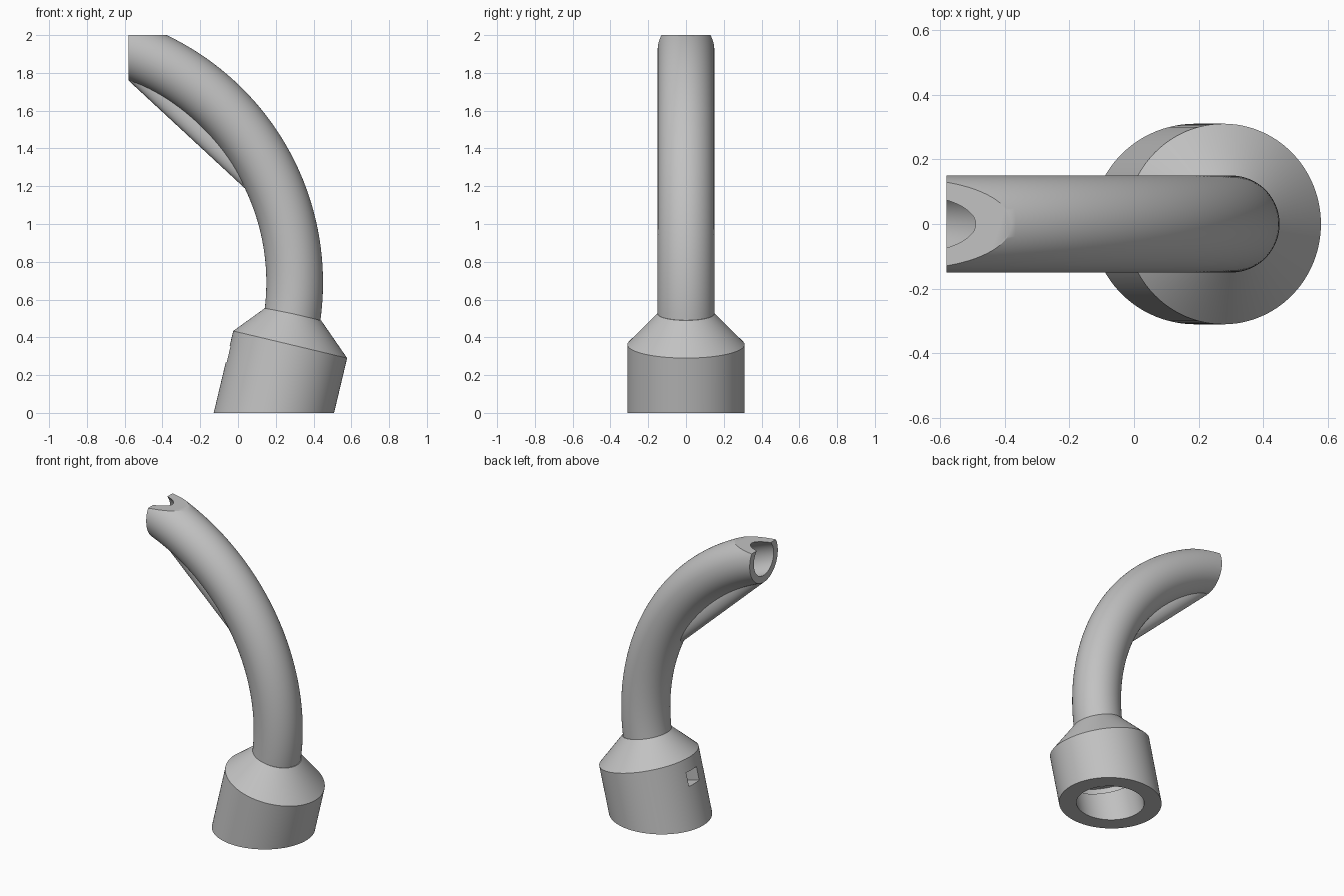
import bpy, bmesh
from math import sin, cos, tau, radians
from mathutils import Matrix, Vector

if "Cube" in bpy.data.objects:
    bpy.data.objects.remove(bpy.data.objects["Cube"])

grey = bpy.data.materials.new("plain_grey")
grey.use_nodes = True
colour = (0.54, 0.54, 0.54, 1)
grey.diffuse_color = colour
grey.node_tree.nodes["Principled BSDF"].inputs["Base Color"].default_value = colour

SIDES = 96
TILT = radians(13.4)


def finish(name, bm):
    bmesh.ops.recalc_face_normals(bm, faces=bm.faces)
    mesh = bpy.data.meshes.new(name)
    bm.to_mesh(mesh)
    bm.free()
    mesh.materials.append(grey)
    ob = bpy.data.objects.new(name, mesh)
    bpy.context.collection.objects.link(ob)
    return ob


def loft(name, rings):
    """Join closed rings given as (x, z, tilt, radius in xz, radius in y)."""
    bm = bmesh.new()
    loops = []
    for x, z, t, rx, ry in rings:
        angles = [tau * i / SIDES for i in range(SIDES)]
        loops.append([bm.verts.new((x + rx * cos(a) * cos(t), ry * sin(a),
                                    z - rx * cos(a) * sin(t))) for a in angles])
    for low, high in zip(loops, loops[1:]):
        for i in range(SIDES):
            j = (i + 1) % SIDES
            bm.faces.new((low[i], low[j], high[j], high[i]))
    bm.faces.new(loops[0])
    bm.faces.new(loops[-1])
    return finish(name, bm)


def box(name, centre, size, tilt=0):
    bm = bmesh.new()
    place = (Matrix.Translation(centre) @ Matrix.Rotation(tilt, 4, "Y")
             @ Matrix.Diagonal((*size, 1)))
    bmesh.ops.create_cube(bm, size=1, matrix=place)
    return finish(name, bm)


def arc_tube(name, r, start, end, steps=64):
    rings = []
    for i in range(steps + 1):
        a = radians(start + (end - start) * i / steps)
        rings.append((-1 + 1.3 * cos(a), 0.69 + 1.3 * sin(a), -a, r, r))
    return loft(name, rings)


def on_axis(s, u=0):
    """Point at height s along the tilted socket axis, shifted sideways by u."""
    return (0.19 + s * sin(TILT) + u * cos(TILT), s * cos(TILT) - u * sin(TILT))


def turned(name, profile):
    return loft(name, [(*on_axis(s, u), TILT, r, r) for s, r, u in profile])


def combine(ob, other, operation):
    mod = ob.modifiers.new(operation, "BOOLEAN")
    mod.operation, mod.solver, mod.object = operation, "EXACT", other
    bpy.context.view_layer.objects.active = ob
    bpy.ops.object.modifier_apply(modifier=mod.name)


# Tilted socket with a lofted shoulder
socket = turned("base_socket", [(-0.15, 0.31, 0), (0.372, 0.31, 0), (0.534, 0.15, -0.02)])

# Curved spout with a straight rib under the bend
spout = arc_tube("curved_spout", 0.15, -8, 79)
chord_start, chord_end = Vector((0.035, 1.19)), Vector((-0.58, 1.76))
along = (chord_end - chord_start).normalized()
lift = Vector((along.y, -along.x)) * 0.06
rib = loft("rib", [(*(p + lift), radians(-47.2), 0.06, 0.04)
                   for p in (chord_start - along * 0.06, chord_end + along * 0.1)])
combine(spout, rib, "UNION")

# Cutters: bores, side window and trimming blocks
bore = arc_tube("bore_cutter", 0.106, -13, 84)
cavity = turned("cavity_cutter", [(-0.2, 0.205, 0), (0.15, 0.205, 0), (0.151, 0.23, 0),
                                  (0.19, 0.23, 0), (0.191, 0.205, 0), (0.36, 0.205, 0),
                                  (0.47, 0.106, -0.01)])
wx, wz = on_axis(0.245, -0.27)
window = box("window_cutter", (wx, 0, wz), (0.2, 0.11, 0.09), TILT)
ground_trim = box("bottom_trim", (0, 0, -0.5), (3, 3, 1))
top_trim = box("top_trim", (0, 0, 2.5), (3, 3, 1))
end_trim = box("end_trim", (-1.08, 0, 1.5), (1, 3, 3))

for cutter in (cavity, bore, window, ground_trim):
    combine(socket, cutter, "DIFFERENCE")
for cutter in (bore, top_trim, end_trim):
    combine(spout, cutter, "DIFFERENCE")
for helper in (rib, bore, cavity, window, ground_trim, top_trim, end_trim):
    bpy.data.objects.remove(helper)

# Smooth curved walls, crisp edges
bpy.ops.object.select_all(action="DESELECT")
for ob in (socket, spout):
    ob.select_set(True)
bpy.context.view_layer.objects.active = spout
bpy.ops.object.shade_smooth_by_angle(angle=radians(30))
